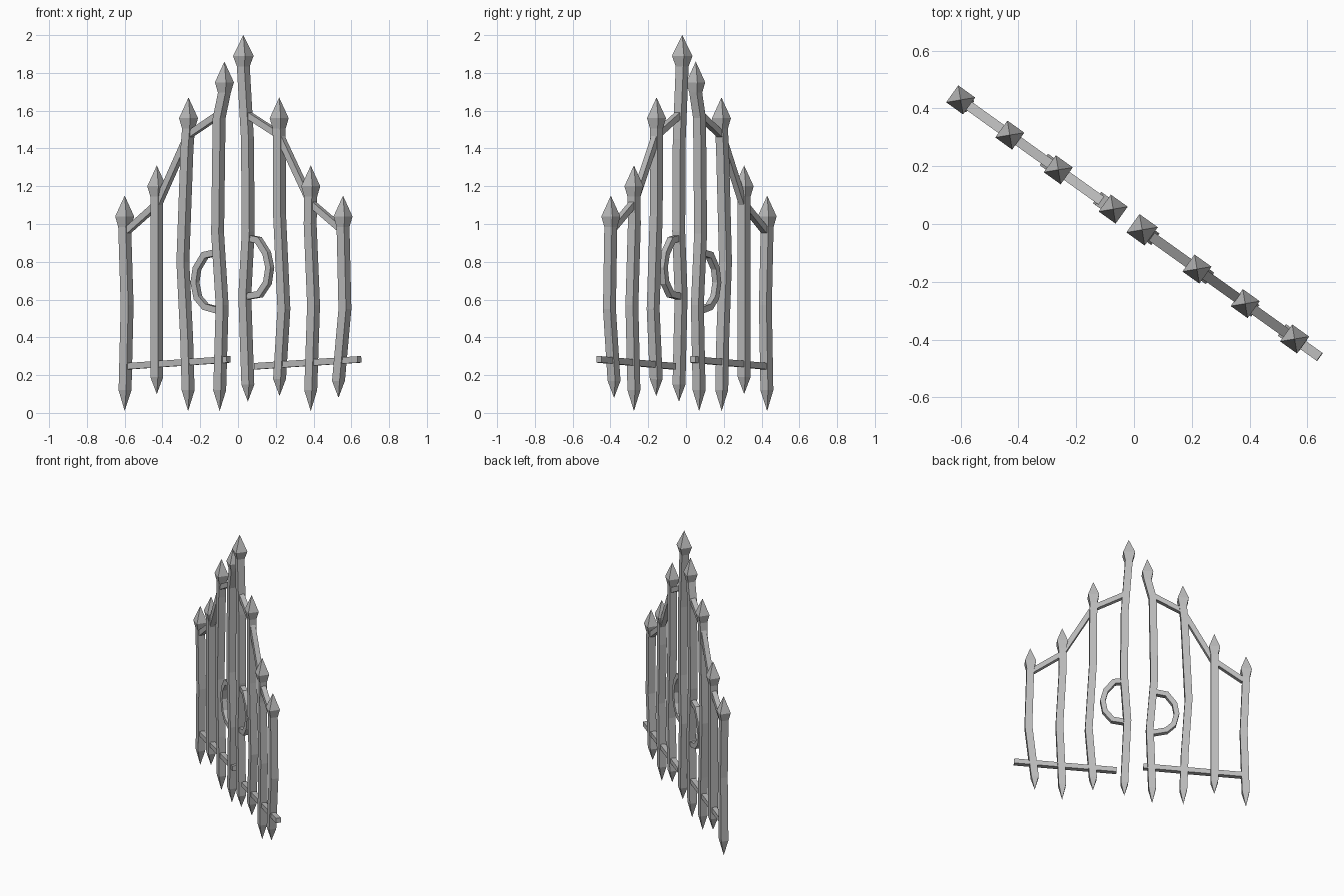
import bpy, bmesh, math
from mathutils import Vector

if "Cube" in bpy.data.objects:
    bpy.data.objects.remove(bpy.data.objects["Cube"])

ANGLE = math.radians(-35.6)      # the gate plane is turned about z
C = math.cos(ANGLE)

iron = bpy.data.materials.new("grey_iron")
iron.diffuse_color = (0.5, 0.5, 0.5, 1)
iron.use_nodes = True
iron.node_tree.nodes["Principled BSDF"].inputs["Base Color"].default_value = iron.diffuse_color


def sweep(name, rings):
    """Skin four-cornered rings; a ring with one point makes a tip."""
    bm = bmesh.new()
    loops = [[bm.verts.new(p) for p in ring] for ring in rings]
    for a, b in zip(loops, loops[1:]):
        for i in range(4):
            j = (i + 1) % 4
            if len(a) == 1:
                bm.faces.new((a[0], b[j], b[i]))
            elif len(b) == 1:
                bm.faces.new((a[i], a[j], b[0]))
            else:
                bm.faces.new((a[i], a[j], b[j], b[i]))
    for end in (loops[0], loops[-1]):
        if len(end) == 4:
            bm.faces.new(end)
    bmesh.ops.recalc_face_normals(bm, faces=bm.faces)
    mesh = bpy.data.meshes.new(name)
    bm.to_mesh(mesh)
    bm.free()
    mesh.materials.append(iron)
    obj = bpy.data.objects.new(name, mesh)
    obj.rotation_euler.z = ANGLE
    bpy.context.collection.objects.link(obj)


def level_ring(x, z, half):
    u = x / C
    return [(u - half, -half, z), (u + half, -half, z),
            (u + half, half, z), (u - half, half, z)]


def picket(name, path, tip, foot, half=0.0245, head=0.036):
    """Bent square bar with a spear head on top and a pointed foot."""
    tx, tz = tip
    rings = [[(foot[0] / C, 0, foot[1])]]
    rings += [level_ring(x, z, half) for x, z in path]
    rings += [level_ring(tx, tz - 0.165, half),
              level_ring(tx, tz - 0.11, head),
              [(tx / C, 0, tz)]]
    sweep(name, rings)


def rail(name, path, thick=0.034, depth=0.034):
    """Square bar following a path in the gate plane, mitred at bends."""
    pts = [Vector((x / C, 0, z)) for x, z in path]
    rings = []
    for i, p in enumerate(pts):
        t0 = (p - pts[max(i - 1, 0)]).normalized()
        t1 = (pts[min(i + 1, len(pts) - 1)] - p).normalized()
        t = (t0 + t1).normalized()
        n = Vector((-t.z, 0, t.x)) * thick / 2
        n /= max(t.dot(t1 if t1.length else t0), 0.5)
        w = Vector((0, depth / 2, 0))
        rings.append([p - n - w, p + n - w, p + n + w, p - n + w])
    sweep(name, rings)


# Pickets, left to right: bar path from bottom up, spear tip, foot point
pickets = [
    ([(-.598, .12), (-.587, .57)], (-.600, 1.15), (-.600, .01)),
    ([(-.430, .19)], (-.430, 1.31), (-.430, .10)),
    ([(-.264, .12), (-.272, .40), (-.292, .80), (-.270, 1.40)],
     (-.262, 1.67), (-.264, .01)),
    ([(-.097, .12), (-.084, .57), (-.108, .95), (-.100, 1.56)],
     (-.072, 1.86), (-.097, .01)),
    ([(.052, .15), (.036, .62), (.054, .96), (.050, 1.45)],
     (.028, 2.00), (.052, .06)),
    ([(.220, .18), (.243, .55), (.220, 1.05)], (.218, 1.67), (.220, .09)),
    ([(.385, .12), (.400, .57), (.382, 1.00)], (.385, 1.31), (.385, .01)),
    ([(.532, .17), (.566, .55)], (.556, 1.15), (.532, .08)),
]
for i, (path, tip, foot) in enumerate(pickets):
    head = 0.039 if i == 4 else 0.036
    picket(f"picket_{i + 1}", path, tip, foot, head=head)

# Lower rails
rail("lower_rail_left", [(-.585, .247), (-.05, .283)])
rail("lower_rail_right", [(.094, .247), (.643, .283)])

# Stepped upper rails
rail("upper_rail_left", [(-.585, .965), (-.422, 1.11), (-.262, 1.47), (-.100, 1.58)])
rail("upper_rail_right", [(.050, 1.58), (.220, 1.47), (.388, 1.11), (.545, .975)])

# Half-ring handles
rail("handle_left", [(-.110, .850), (-.175, .835), (-.217, .765), (-.228, .69),
                     (-.212, .61), (-.172, .562), (-.105, .543)])
rail("handle_right", [(.045, .928), (.108, .915), (.152, .845), (.168, .77),
                      (.156, .69), (.115, .628), (.040, .615)])
